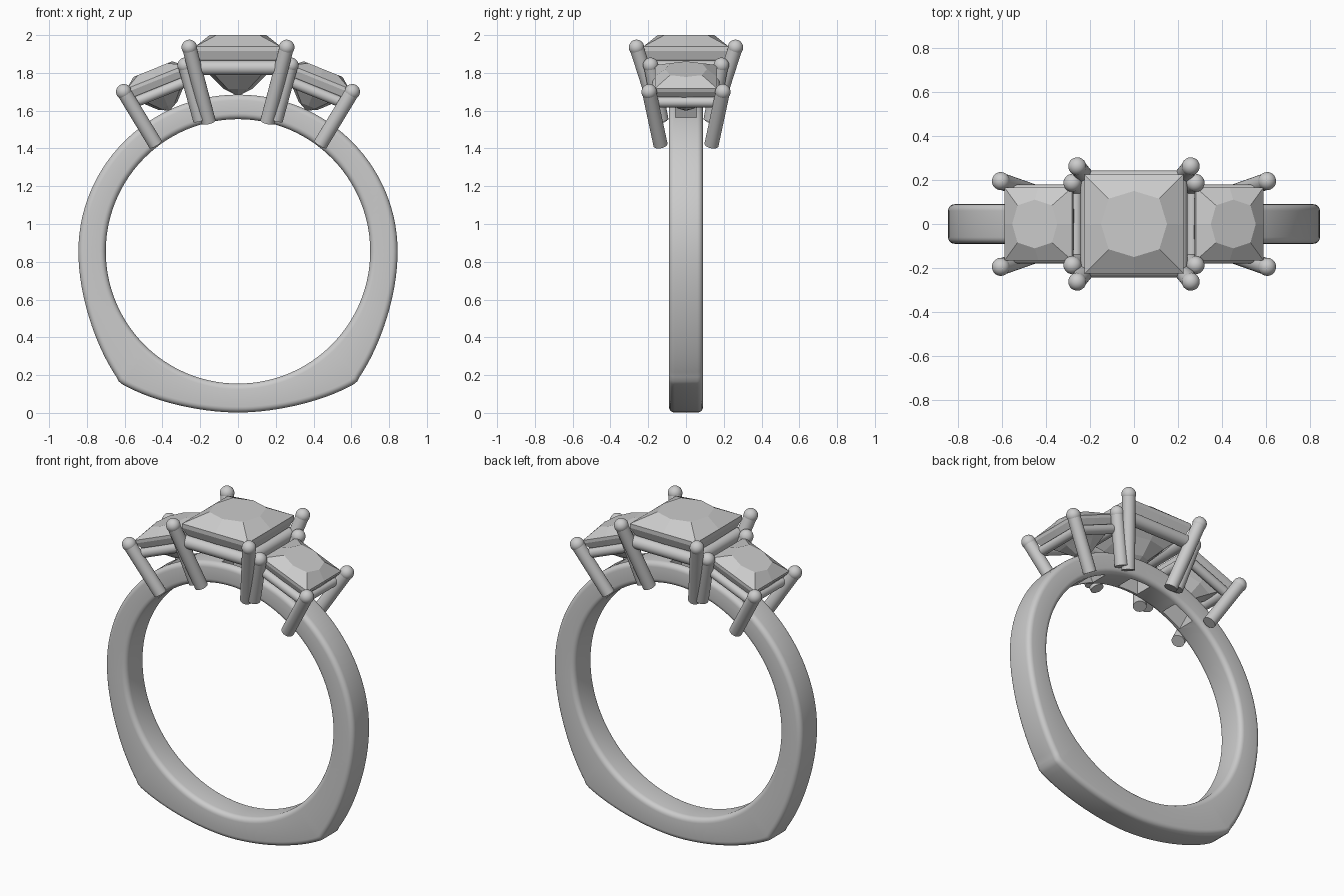
import bpy, bmesh, math
from mathutils import Vector, Matrix

if "Cube" in bpy.data.objects:
    bpy.data.objects.remove(bpy.data.objects["Cube"])

C = Vector((0, 0, 0.855))      # finger hole centre
R_IN = 0.70


def finish(bm, name, smooth=True):
    bmesh.ops.recalc_face_normals(bm, faces=bm.faces)
    me = bpy.data.meshes.new(name)
    bm.to_mesh(me)
    bm.free()
    ob = bpy.data.objects.new(name, me)
    bpy.context.collection.objects.link(ob)
    if smooth:
        shade(ob)
    return ob


def shade(ob):
    bpy.ops.object.select_all(action='DESELECT')
    bpy.context.view_layer.objects.active = ob
    ob.select_set(True)
    bpy.ops.object.shade_smooth_by_angle(angle=math.radians(35))


def bezier(a, b, c, d, n):
    out = []
    for i in range(n):
        t = i / (n - 1)
        s = 1 - t
        out.append(tuple(s**3*a[k] + 3*s*s*t*b[k] + 3*s*t*t*c[k] + t**3*d[k] for k in (0, 1)))
    return out


# Band: rounded rectangle swept between the round hole and the cornered outline
def make_band():
    half = [(0.845*math.sin(a), 0.855 + 0.83*math.cos(a))
            for a in (math.pi/2*i/28 for i in range(28))]
    half += bezier((0.845, 0.855), (0.845, 0.6), (0.74, 0.33), (0.643, 0.19), 18)
    half += [(0.632, 0.167)]
    half += bezier((0.61, 0.15), (0.45, 0.06), (0.2, 0.002), (0, 0.002), 16)
    outline = half + [(-x, z) for x, z in half[-2:0:-1]]
    bm = bmesh.new()
    rings = []
    w, r = 0.09, 0.03
    for x, z in outline:
        d = Vector((x, 0, z)) - C
        r_out = d.length
        d.normalize()
        mid, h = (R_IN + r_out)/2, (r_out - R_IN)/2
        ring = []
        for q, (sx, sy) in enumerate(((1, 1), (-1, 1), (-1, -1), (1, -1))):
            for k in range(6):
                a = math.pi/2*(q + k/5)
                u = sx*(w - r) + r*math.cos(a)
                v = sy*(h - r) + r*math.sin(a)
                ring.append(bm.verts.new(C + d*(mid + v) + Vector((0, u, 0))))
        rings.append(ring)
    n = len(rings[0])
    for i, ra in enumerate(rings):
        rb = rings[(i + 1) % len(rings)]
        for j in range(n):
            bm.faces.new((ra[j], ra[(j+1) % n], rb[(j+1) % n], rb[j]))
    return finish(bm, "band", False)


band = make_band()

# Square openings through the band under each stone
for ang in (-27, 0, 27):
    bm = bmesh.new()
    m = (Matrix.Translation(C) @ Matrix.Rotation(math.radians(ang), 4, 'Y')
         @ Matrix.Translation((0, 0, 0.77)) @ Matrix.Diagonal((0.14, 0.11, 0.3, 1)))
    bmesh.ops.create_cube(bm, size=1, matrix=m)
    cutter = finish(bm, "opening_cutter", False)
    mod = band.modifiers.new("opening", 'BOOLEAN')
    mod.operation, mod.solver, mod.object = 'DIFFERENCE', 'EXACT', cutter
    bpy.context.view_layer.objects.active = band
    bpy.ops.object.modifier_apply(modifier=mod.name)
    bpy.data.objects.remove(cutter)
shade(band)


# Square-cut stone, local origin at the middle of the girdle
def make_stone(name, m):
    bm = bmesh.new()

    def loop(corner, mid, z):
        pts = []
        for i in range(8):
            a = math.pi/4*i
            s = corner*math.sqrt(2) if i % 2 else mid
            pts.append(bm.verts.new(m @ Vector((s*math.cos(a), s*math.sin(a), z))))
        return pts

    loops = [loop(*p) for p in ((0.115, 0.15, 0.095), (0.225, 0.225, 0.035), (0.225, 0.225, 0.01),
                                (0.205, 0.21, -0.035), (0.12, 0.145, -0.12), (0.055, 0.075, -0.19))]
    bm.faces.new(loops[0])
    for a, b in zip(loops, loops[1:]):
        for j in range(8):
            bm.faces.new((a[j], a[(j+1) % 8], b[(j+1) % 8], b[j]))
    tip = bm.verts.new(m @ Vector((0, 0, -0.228)))
    for j in range(8):
        bm.faces.new((loops[-1][j], loops[-1][(j+1) % 8], tip))
    return finish(bm, name, False)


# Round rod with a ball at its far end
def add_rod(bm, a, b, r, ball=0):
    a, b = Vector(a), Vector(b)
    d = b - a
    rot = d.to_track_quat('Z', 'Y').to_matrix().to_4x4()
    bmesh.ops.create_cone(bm, cap_ends=True, segments=24, radius1=r, radius2=r, depth=d.length,
                          matrix=Matrix.Translation((a + b)/2) @ rot)
    if ball:
        bmesh.ops.create_uvsphere(bm, u_segments=24, v_segments=14, radius=ball,
                                  matrix=Matrix.Translation(b) @ rot)


# Square rail under a stone
def make_rail(name, m, s):
    bm = bmesh.new()
    c = [m @ Vector((x, y, -0.078)) for x, y in ((s, s), (-s, s), (-s, -s), (s, -s))]
    for i in range(4):
        add_rod(bm, c[i], c[(i+1) % 4], 0.038*m.to_scale().x)
    return finish(bm, name)


# Four prongs mirrored front to back, and left to right when wanted
def make_prongs(name, foot, tip):
    bm = bmesh.new()
    for sx in (1, -1):
        for sy in (1, -1):
            f = (foot[0]*sx, foot[1]*sy, foot[2])
            t = (tip[0]*sx, tip[1]*sy, tip[2])
            add_rod(bm, f, t, 0.038, 0.041)
    return finish(bm, name)


centre = Matrix.Translation((0, 0, 1.905))
make_stone("centre_stone", centre)
make_rail("centre_rail", centre, 0.205)
for side, sx in (("right", 1), ("left", -1)):
    m = (Matrix.Translation((0.425*sx, 0, 1.755))
         @ Matrix.Rotation(math.radians(22*sx), 4, 'Y') @ Matrix.Scale(0.735, 4))
    make_stone(side + "_stone", m)
    make_rail(side + "_rail", m, 0.205)

make_prongs("centre_prongs", (0.155, 0.135, 1.54), (0.258, 0.262, 1.935))
make_prongs("side_inner_prongs", (0.20, 0.13, 1.55), (0.28, 0.187, 1.84))
make_prongs("side_outer_prongs", (0.435, 0.135, 1.42), (0.605, 0.195, 1.70))
